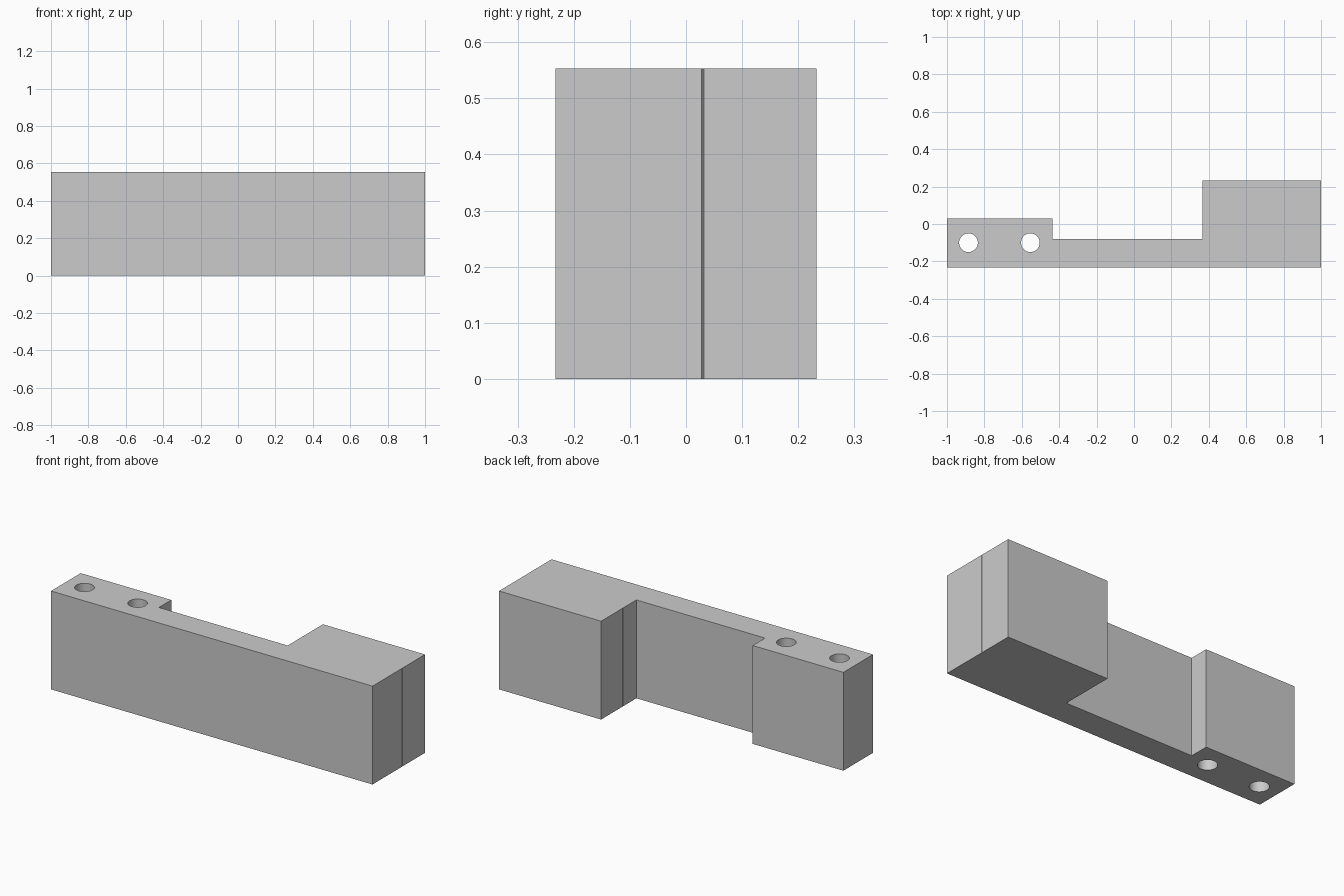
import bpy
import bmesh

HEIGHT = 0.553
FRONT, BACK = -0.233, 0.233

cube = bpy.data.objects.get("Cube")
if cube:
    bpy.data.objects.remove(cube, do_unlink=True)

# Plain grey material
grey = bpy.data.materials.new("plain_grey")
grey.use_nodes = True
colour = (0.6, 0.6, 0.6, 1)
grey.diffuse_color = colour
grey.node_tree.nodes["Principled BSDF"].inputs["Base Color"].default_value = colour


def extrude_profile(name, points, height):
    """Stand a plan outline up into a solid."""
    bm = bmesh.new()
    base = bm.faces.new([bm.verts.new((x, y, 0)) for x, y in points])
    top = bmesh.ops.extrude_face_region(bm, geom=[base])["geom"]
    verts = [v for v in top if isinstance(v, bmesh.types.BMVert)]
    bmesh.ops.translate(bm, vec=(0, 0, height), verts=verts)
    bmesh.ops.recalc_face_normals(bm, faces=bm.faces)
    mesh = bpy.data.meshes.new(name)
    bm.to_mesh(mesh)
    bm.free()
    obj = bpy.data.objects.new(name, mesh)
    bpy.context.collection.objects.link(obj)
    mesh.materials.append(grey)
    return obj


def hairline(x, y, depth, direction):
    """Shallow seam groove running up a side face."""
    w = 0.002 * direction
    return [(x, y - w), (x - depth, y), (x, y + w)]


# Bracket: thin bar with a narrow end pad and a deep end block
outline = [(-1, FRONT), (1, FRONT)]
outline += hairline(1, 0.03, 0.002, 1)
outline += [(1, BACK), (0.365, BACK)]
outline += hairline(0.365, 0.04, -0.002, -1)
outline += [(0.365, -0.08), (-0.436, -0.08), (-0.436, 0.03), (-1, 0.03)]
bracket = extrude_profile("bracket_body", outline, HEIGHT)

# Two vertical bolt holes through the narrow pad
for i, x in enumerate((-0.885, -0.554)):
    bpy.ops.mesh.primitive_cylinder_add(
        vertices=48, radius=0.05, depth=1, location=(x, -0.1, HEIGHT / 2))
    cutter = bpy.context.object
    cutter.name = f"bolt_hole_cutter_{i + 1}"
    cutter.data.materials.append(grey)
    cut = bracket.modifiers.new(f"bolt_hole_{i + 1}", "BOOLEAN")
    cut.operation = "DIFFERENCE"
    cut.solver = "EXACT"
    cut.object = cutter
    bpy.ops.object.select_all(action="DESELECT")
    bracket.select_set(True)
    bpy.context.view_layer.objects.active = bracket
    bpy.ops.object.modifier_apply(modifier=cut.name)
    bpy.data.objects.remove(cutter, do_unlink=True)

# Smooth hole walls, crisp block edges
bpy.ops.object.shade_smooth_by_angle(angle=0.5)
